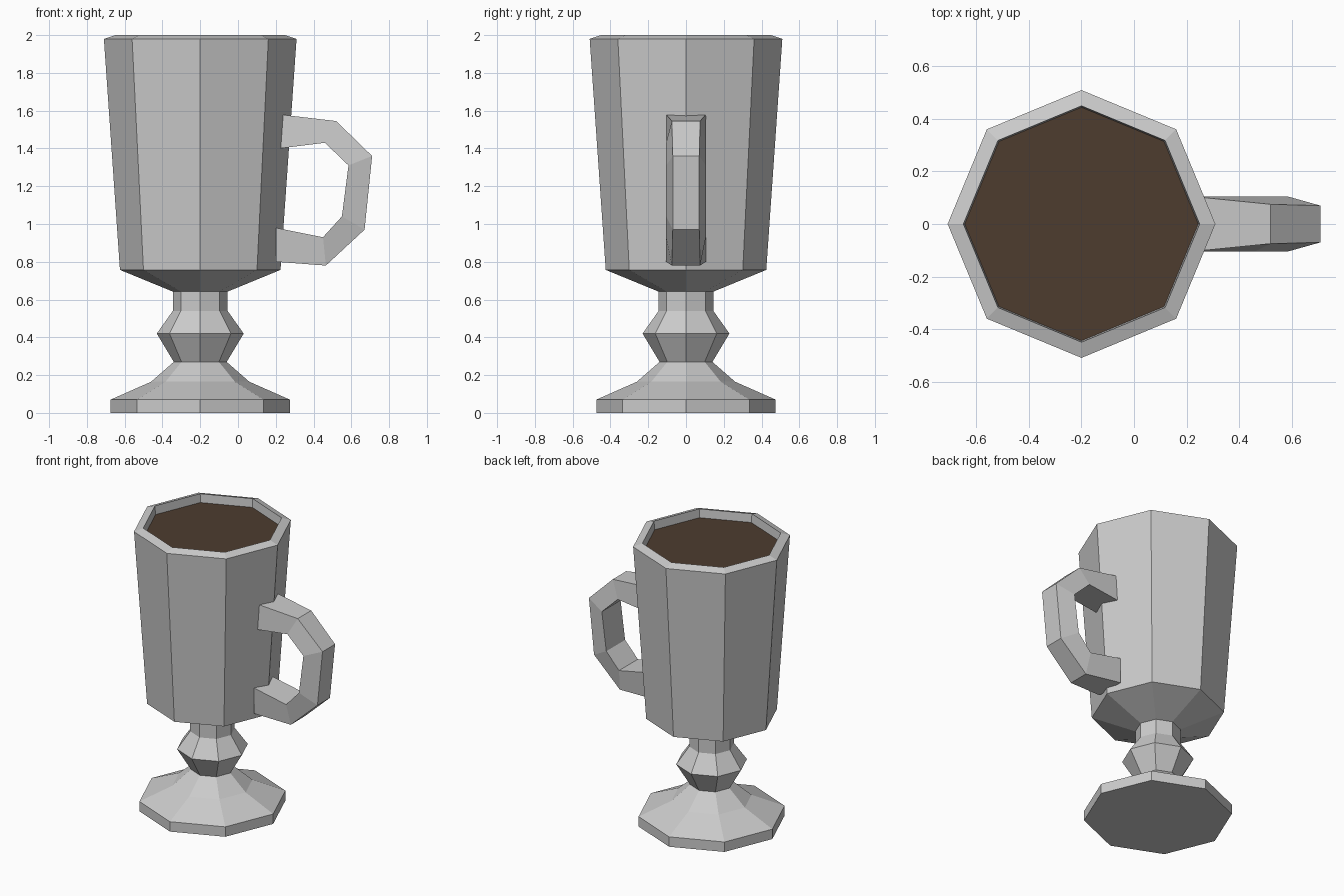
import bpy, bmesh
from math import cos, sin, pi

if "Cube" in bpy.data.objects:
    bpy.data.objects.remove(bpy.data.objects["Cube"])

CX, SIDES = -0.2, 8


def finish(name, bm, color=None):
    bmesh.ops.recalc_face_normals(bm, faces=bm.faces)
    mesh = bpy.data.meshes.new(name)
    bm.to_mesh(mesh)
    bm.free()
    obj = bpy.data.objects.new(name, mesh)
    bpy.context.collection.objects.link(obj)
    if color:
        mat = bpy.data.materials.new(name + "_material")
        mat.diffuse_color = color
        mat.use_nodes = True
        mat.node_tree.nodes["Principled BSDF"].inputs["Base Color"].default_value = mat.diffuse_color
        mesh.materials.append(mat)
    return obj


def loft(bm, rings, cap_start=True, cap_end=True):
    """Join successive closed rings of points with quads."""
    loops = [[bm.verts.new(p) for p in ring] for ring in rings]
    for a, b in zip(loops, loops[1:]):
        n = len(a)
        for i in range(n):
            j = (i + 1) % n
            bm.faces.new((a[i], a[j], b[j], b[i]))
    if cap_start:
        bm.faces.new(loops[0])
    if cap_end:
        bm.faces.new(loops[-1])


def octagon(r, z):
    return [(CX + r * cos(2 * pi * i / SIDES), r * sin(2 * pi * i / SIDES), z)
            for i in range(SIDES)]


# Footed cup: foot, knobbed stem, bowl, rim and inside, as one turned profile
profile = [(0.475, 0), (0.475, 0.07), (0.26, 0.165), (0.14, 0.27),
           (0.23, 0.42), (0.145, 0.54), (0.145, 0.642), (0.425, 0.757),
           (0.51, 1.98), (0.45, 2.0), (0.443, 1.92), (0.37, 0.85)]
bm = bmesh.new()
loft(bm, [octagon(r, z) for r, z in profile])
finish("footed_cup", bm)

# Drink surface
bm = bmesh.new()
bm.faces.new([bm.verts.new(p) for p in octagon(0.445, 1.94)])
finish("drink", bm, (0.075, 0.045, 0.028, 1))

# Handle: outer (x, z), inner (x, z), outer half width; wider on the inner side
sections = [((0.22, 1.58), (0.22, 1.40), 0.105),
            ((0.52, 1.545), (0.46, 1.43), 0.075),
            ((0.71, 1.36), (0.585, 1.31), 0.07),
            ((0.67, 0.97), (0.55, 1.04), 0.07),
            ((0.465, 0.78), (0.45, 0.93), 0.075),
            ((0.20, 0.80), (0.20, 0.98), 0.105)]
bm = bmesh.new()
loft(bm, [[(ox, -w, oz), (ox, w, oz), (ix, 0.105, iz), (ix, -0.105, iz)]
          for (ox, oz), (ix, iz), w in sections])
finish("handle", bm)
